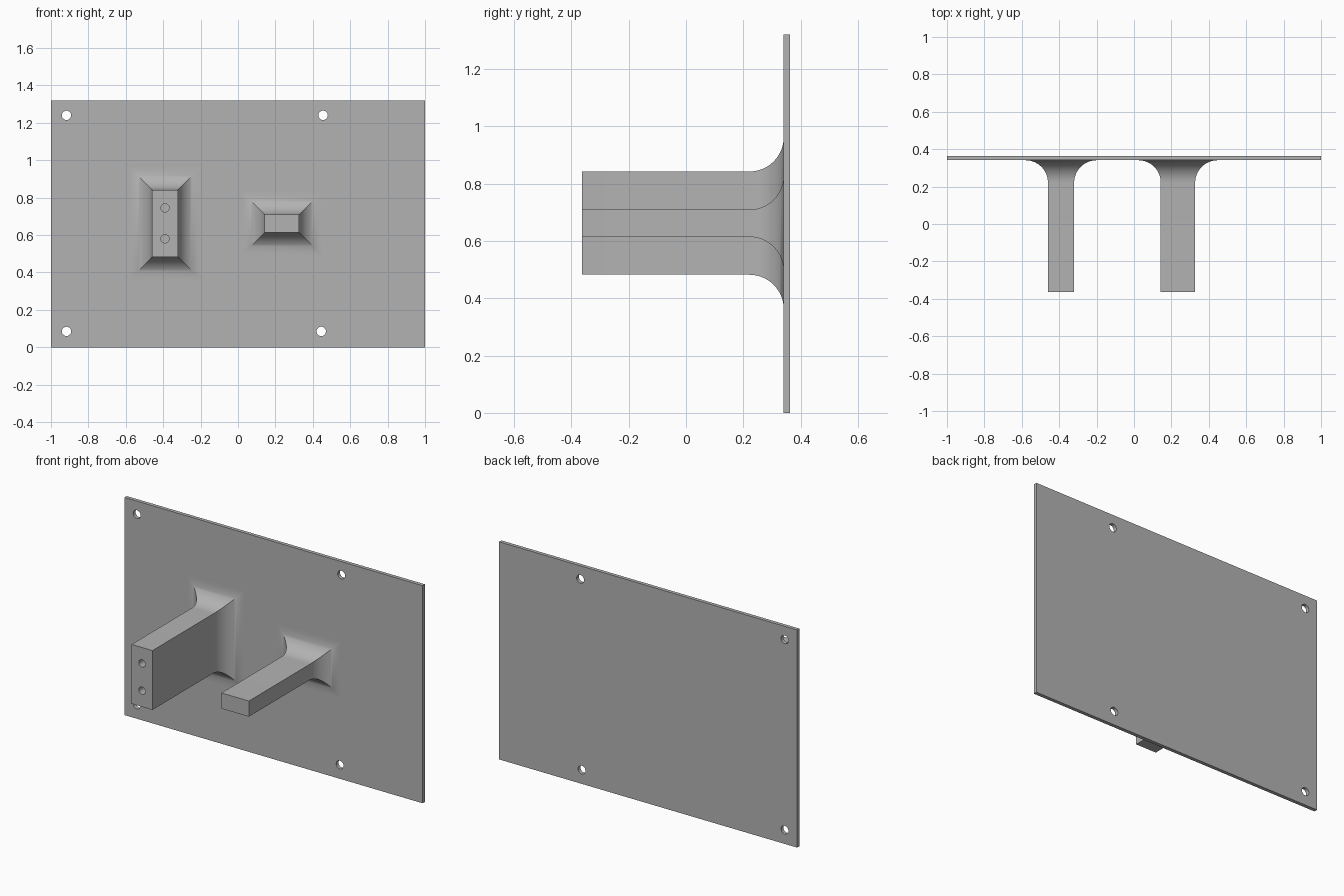
import bpy
import bmesh
import math
from mathutils import Matrix

cube = bpy.data.objects.get("Cube")
if cube:
    bpy.data.objects.remove(cube)

grey = bpy.data.materials.new("plain grey")
grey.use_nodes = True
colour = (0.45, 0.45, 0.45, 1)
grey.diffuse_color = colour
grey.node_tree.nodes["Principled BSDF"].inputs["Base Color"].default_value = colour

FRONT, PLATE_FRONT, PLATE_BACK = -0.363, 0.341, 0.363
FILLET = 0.12


def make_object(name, bm):
    bmesh.ops.recalc_face_normals(bm, faces=bm.faces)
    mesh = bpy.data.meshes.new(name)
    bm.to_mesh(mesh)
    bm.free()
    mesh.materials.append(grey)
    obj = bpy.data.objects.new(name, mesh)
    bpy.context.collection.objects.link(obj)
    return obj


def loft(name, x0, x1, z0, z1, sections):
    """Rectangle swept along y; each section is (y, outward offset)."""
    bm = bmesh.new()
    rings = []
    for y, d in sections:
        corners = [(x0 - d, z0 - d), (x1 + d, z0 - d), (x1 + d, z1 + d), (x0 - d, z1 + d)]
        rings.append([bm.verts.new((x, y, z)) for x, z in corners])
    for a, b in zip(rings, rings[1:]):
        for i in range(4):
            j = (i + 1) % 4
            bm.faces.new((a[i], a[j], b[j], b[i]))
    bm.faces.new(rings[0])
    bm.faces.new(rings[-1])
    return make_object(name, bm)


def drill(obj, centres, radius, y0, y1):
    """Cut round holes along y, then discard the cutter."""
    bm = bmesh.new()
    for x, z in centres:
        place = Matrix.Translation((x, (y0 + y1) / 2, z)) @ Matrix.Rotation(math.pi / 2, 4, "X")
        bmesh.ops.create_cone(bm, cap_ends=True, segments=32, radius1=radius,
                              radius2=radius, depth=y1 - y0, matrix=place)
    cutter = make_object("hole_cutter", bm)
    cutter.hide_render = True
    mod = obj.modifiers.new("holes", "BOOLEAN")
    mod.operation, mod.solver, mod.object = "DIFFERENCE", "EXACT", cutter
    bpy.context.view_layer.objects.active = obj
    bpy.ops.object.modifier_apply(modifier=mod.name)
    bpy.data.objects.remove(cutter)


# Back plate with four mounting holes
plate = loft("back_plate", -1, 1, 0, 1.32, [(PLATE_FRONT, 0), (PLATE_BACK, 0)])
drill(plate, [(-0.917, 1.24), (0.455, 1.24), (-0.917, 0.085), (0.445, 0.085)],
      0.025, PLATE_FRONT - 0.1, PLATE_BACK + 0.1)

# Arms flaring into the plate through a quarter-round fillet
flare = [(FRONT, 0)]
for step in range(17):
    a = step / 16 * math.pi / 2
    flare.append((PLATE_FRONT - FILLET * (1 - math.sin(a)), FILLET * (1 - math.cos(a))))
flare.append((PLATE_FRONT + 0.005, FILLET))
tall_arm = loft("tall_arm", -0.46, -0.32, 0.482, 0.842, flare)
flat_arm = loft("flat_arm", 0.143, 0.327, 0.614, 0.709, flare)

# Blind screw holes in the end of the tall arm
drill(tall_arm, [(-0.39, 0.745), (-0.39, 0.58)], 0.022, FRONT - 0.1, FRONT + 0.2)

# Smooth fillets and hole walls, crisp edges elsewhere
for obj in (plate, tall_arm, flat_arm):
    bpy.ops.object.select_all(action="DESELECT")
    obj.select_set(True)
    bpy.context.view_layer.objects.active = obj
    bpy.ops.object.shade_smooth_by_angle(angle=math.radians(30))
